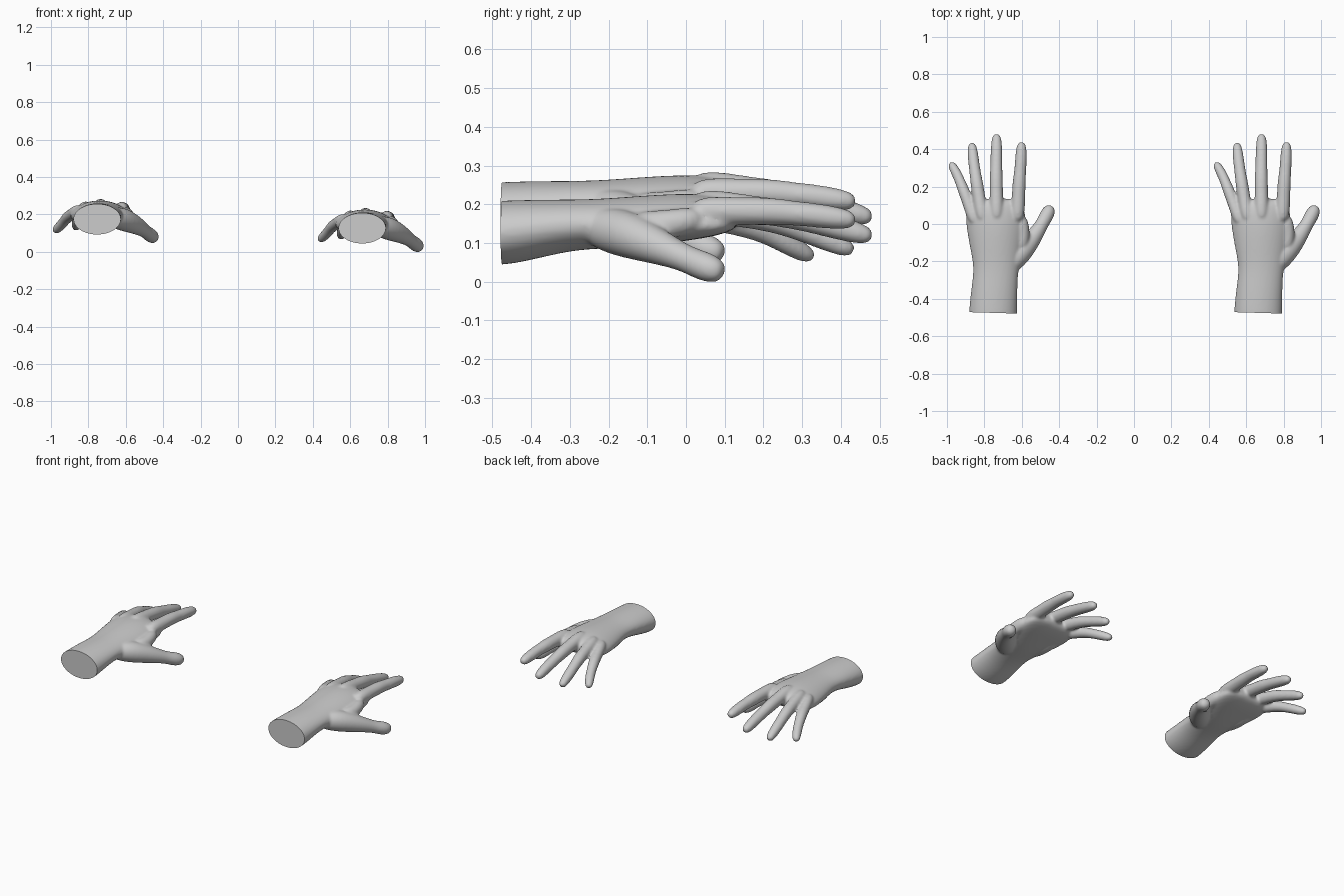
import bpy, bmesh, math
from mathutils import Vector

cube = bpy.data.objects.get("Cube")
if cube:
    bpy.data.objects.remove(cube, do_unlink=True)

SIDES = 12
WRIST_Y = -0.475

skin = bpy.data.materials.new("plain_grey")
skin.use_nodes = True
GREY = (0.6, 0.6, 0.6, 1)
skin.diffuse_color = GREY
skin.node_tree.nodes["Principled BSDF"].inputs["Base Color"].default_value = GREY


def tube(bm, rings, arch=0.0):
    """Closed loft through rings of (centre, half width, half height)."""
    loops = []
    for i, (c, w, h) in enumerate(rings):
        ahead = rings[min(i + 1, len(rings) - 1)][0]
        behind = rings[max(i - 1, 0)][0]
        t = (ahead - behind).normalized()
        side = t.cross(Vector((0, 0, 1))).normalized()
        up = side.cross(t)
        ramp = arch * min(1, max(0, (c.y + 0.25) / 0.2))
        loop = []
        for k in range(SIDES):
            a = math.tau * k / SIDES
            p = c + side * (math.cos(a) * w * 1.05) + up * (math.sin(a) * h * 1.05)
            p.z -= ramp * (p.x - c.x) ** 2
            loop.append(bm.verts.new(p))
        loops.append(loop)
    for a, b in zip(loops, loops[1:]):
        for k in range(SIDES):
            n = (k + 1) % SIDES
            bm.faces.new((a[k], a[n], b[n], b[k]))
    bm.faces.new(loops[0][::-1])
    bm.faces.new(loops[-1])


def finger(bm, joints, r):
    """Finger from knuckle, two joints and tip, swelling at each joint."""
    k, p, d, t = [Vector(j) for j in joints]
    root = k - (p - k) * 0.4
    tip = t + (t - d).normalized() * 0.006
    spine = [(root, 0.8), (k, 1.08), (k.lerp(p, 0.5), 0.97), (p, 1.0),
             (p.lerp(d, 0.5), 0.87), (d, 0.88), (d.lerp(t, 0.7), 0.80), (tip, 0.5)]
    tube(bm, [(c, r * s, r * s) for c, s in spine])


bm = bmesh.new()

# Forearm and palm
palm = [(0.662, -0.56, 0.135, 0.128, 0.084), (0.664, -0.45, 0.141, 0.128, 0.083),
        (0.672, -0.33, 0.158, 0.121, 0.068), (0.680, -0.24, 0.163, 0.118, 0.063),
        (0.680, -0.14, 0.168, 0.136, 0.066), (0.680, -0.02, 0.182, 0.158, 0.062),
        (0.675, 0.07, 0.187, 0.160, 0.055), (0.672, 0.14, 0.186, 0.135, 0.032)]
tube(bm, [(Vector((x, y, z)), w, h) for x, y, z, w, h in palm], arch=1.0)

# Four fingers
finger(bm, [(0.795, 0.07, 0.196), (0.803, 0.22, 0.196), (0.812, 0.33, 0.186), (0.816, 0.435, 0.172)], 0.036)
finger(bm, [(0.682, 0.08, 0.212), (0.680, 0.24, 0.192), (0.682, 0.37, 0.160), (0.682, 0.478, 0.130)], 0.036)
finger(bm, [(0.600, 0.07, 0.200), (0.576, 0.22, 0.176), (0.560, 0.33, 0.136), (0.550, 0.430, 0.094)], 0.034)
finger(bm, [(0.553, 0.05, 0.182), (0.506, 0.18, 0.152), (0.474, 0.26, 0.112), (0.438, 0.325, 0.077)], 0.031)

# Thumb with its fleshy base
thumb = [(0.72, -0.26, 0.155, 0.04), (0.785, -0.18, 0.146, 0.064), (0.845, -0.115, 0.122, 0.055),
         (0.895, -0.05, 0.095, 0.042), (0.925, 0.0, 0.073, 0.034), (0.947, 0.04, 0.056, 0.038),
         (0.962, 0.07, 0.045, 0.036), (0.974, 0.098, 0.036, 0.022)]
tube(bm, [(Vector((x, y, z)), r, r) for x, y, z, r in thumb])

# Web between thumb and index finger
web = [(0.80, -0.14, 0.155, 0.045), (0.83, -0.06, 0.158, 0.036), (0.81, 0.05, 0.180, 0.036)]
tube(bm, [(Vector((x, y, z)), r, r) for x, y, z, r in web])

# Heel of the palm below the little finger
heel = [(0.60, -0.20, 0.15, 0.035), (0.59, -0.10, 0.148, 0.045), (0.58, 0.02, 0.155, 0.035)]
tube(bm, [(Vector((x, y, z)), r, r) for x, y, z, r in heel])

bmesh.ops.recalc_face_normals(bm, faces=bm.faces)
source_mesh = bpy.data.meshes.new("hand_parts")
bm.to_mesh(source_mesh)
bm.free()

# Fuse the parts into one soft skin
source = bpy.data.objects.new("hand_parts", source_mesh)
bpy.context.scene.collection.objects.link(source)
sub = source.modifiers.new("round", 'SUBSURF')
sub.levels = sub.render_levels = 2
fuse = source.modifiers.new("fuse", 'REMESH')
fuse.mode = 'VOXEL'
fuse.voxel_size = 0.007
soft = source.modifiers.new("soften", 'SMOOTH')
soft.factor = 0.5
soft.iterations = 9
bpy.context.view_layer.update()
evaluated = source.evaluated_get(bpy.context.evaluated_depsgraph_get())
hand_mesh = bpy.data.meshes.new_from_object(evaluated)
hand_mesh.name = "hand"
bpy.data.objects.remove(source, do_unlink=True)

# Cut the forearm flat and cap it
bm = bmesh.new()
bm.from_mesh(hand_mesh)
bmesh.ops.bisect_plane(bm, geom=bm.verts[:] + bm.edges[:] + bm.faces[:],
                       plane_co=(0.66, WRIST_Y, 0), plane_no=(-0.03, -1, 0), clear_outer=True)
bmesh.ops.holes_fill(bm, edges=[e for e in bm.edges if e.is_boundary])
bmesh.ops.recalc_face_normals(bm, faces=bm.faces)
lowest = min(v.co.z for v in bm.verts)
bmesh.ops.translate(bm, verts=bm.verts, vec=(0, 0, -lowest))
bm.to_mesh(hand_mesh)
bm.free()
hand_mesh.materials.clear()
hand_mesh.materials.append(skin)

# Two copies of the same hand, one slightly higher
for name, place in (("left_hand", (0, 0, 0)), ("right_hand", (-1.417, 0, 0.048))):
    hand = bpy.data.objects.new(name, hand_mesh.copy())
    hand.location = place
    bpy.context.scene.collection.objects.link(hand)
    bpy.ops.object.select_all(action='DESELECT')
    hand.select_set(True)
    bpy.context.view_layer.objects.active = hand
    bpy.ops.object.shade_smooth_by_angle(angle=math.radians(50))
